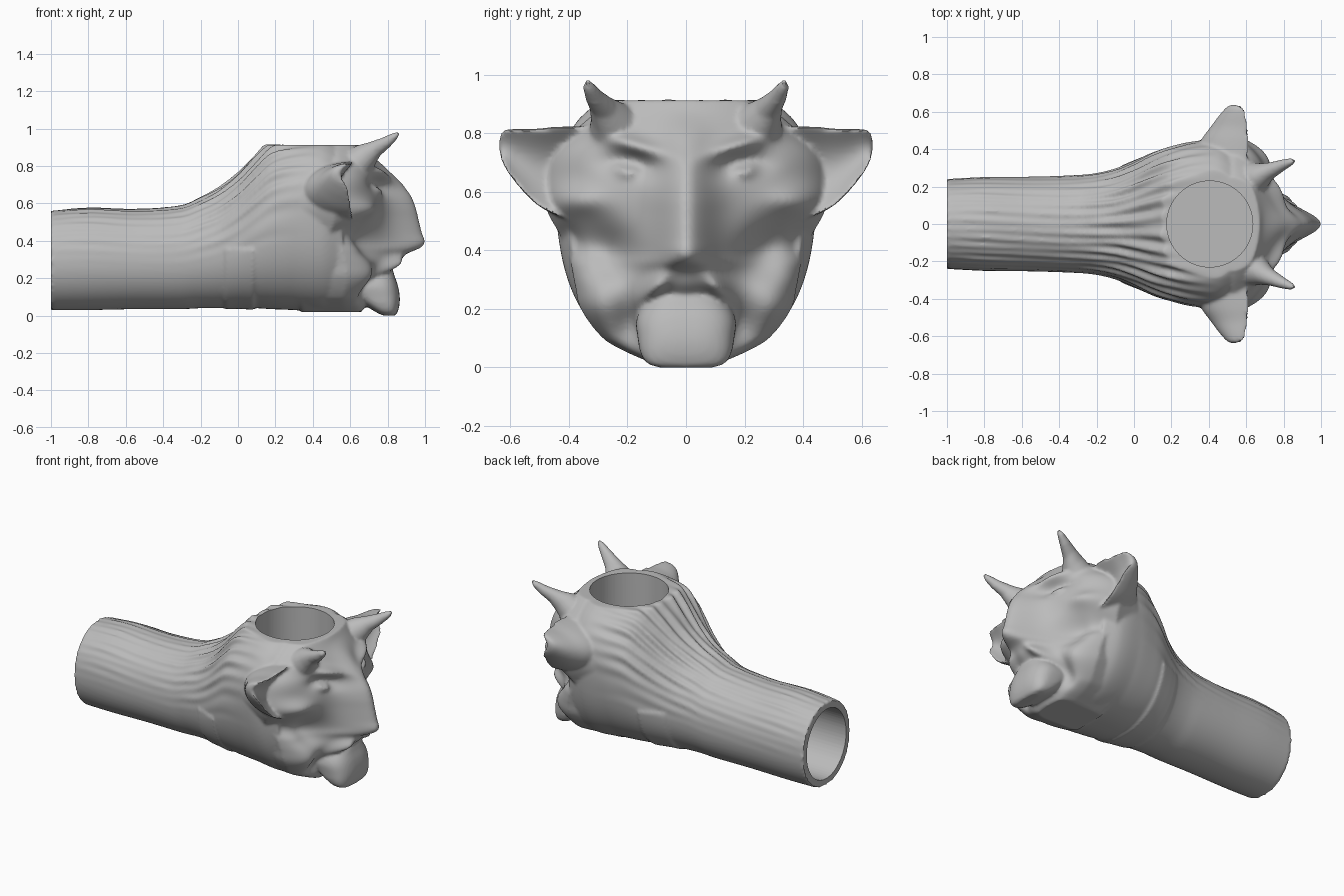
import bpy, bmesh
from math import sin, cos, pi, exp, copysign

cube = bpy.data.objects.get("Cube")
if cube:
    bpy.data.objects.remove(cube)

clay = bpy.data.materials.new("grey clay")
clay.use_nodes = True
GREY = (0.5, 0.5, 0.5, 1)
clay.diffuse_color = GREY
clay.node_tree.nodes["Principled BSDF"].inputs["Base Color"].default_value = GREY


def blend(keys, t):
    """Smooth curve through rows of (position, values...), read at t."""
    t = max(keys[0][0], min(keys[-1][0], t))
    n = 0
    while n < len(keys) - 2 and t > keys[n + 1][0]:
        n += 1
    a, b = keys[n], keys[n + 1]
    before, after = keys[max(n - 1, 0)], keys[min(n + 2, len(keys) - 1)]
    gap = b[0] - a[0]
    f = (t - a[0]) / gap
    out = []
    for p, q, u, v in zip(a[1:], b[1:], before[1:], after[1:]):
        m0 = (q - u) / (b[0] - before[0]) * gap
        m1 = (v - p) / (after[0] - a[0]) * gap
        out.append(p + f * (m0 + f * (3 * (q - p) - 2 * m0 - m1 + f * (2 * (p - q) + m0 + m1))))
    return out


def skin(name, rings):
    """Closed surface through a list of equally long rings of points."""
    bm = bmesh.new()
    loops = [[bm.verts.new(p) for p in ring] for ring in rings]
    for a, b in zip(loops, loops[1:]):
        for i in range(len(a)):
            j = (i + 1) % len(a)
            bm.faces.new((a[i], a[j], b[j], b[i]))
    bm.faces.new(loops[0])
    bm.faces.new(loops[-1])
    bmesh.ops.recalc_face_normals(bm, faces=bm.faces)
    mesh = bpy.data.meshes.new(name)
    bm.to_mesh(mesh)
    bm.free()
    mesh.materials.append(clay)
    ob = bpy.data.objects.new(name, mesh)
    bpy.context.collection.objects.link(ob)
    return ob


# Stem and bowl: x, bottom, top, half width, squareness, furrow depth
BODY = [(-1, .03, .56, .24, 2.1, .002), (-.8, .03, .575, .25, 2.1, .006),
        (-.55, .035, .57, .253, 2.1, .004), (-.3, .035, .59, .262, 2.1, .006),
        (-.2, .04, .63, .272, 2.1, .009), (-.1, .04, .68, .295, 2.1, .012),
        (0, .045, .755, .335, 2.2, .014), (.1, .04, .86, .38, 2.3, .014),
        (.18, .035, .935, .405, 2.4, .011), (.3, .03, .965, .43, 2.5, .005),
        (.45, .02, .97, .44, 2.6, 0), (.56, .025, .94, .4, 2.6, 0)]
RIM = .912


def body_ring(x, count=240):
    low, top, half, power, furrow = blend(BODY, x)
    mid, ring = (low + top) / 2, []
    for i in range(count):
        a = 2 * pi * i / count
        c, s = cos(a), sin(a)
        y = half * copysign(abs(c) ** (2 / power), c)
        z = (top - low) / 2 * copysign(abs(s) ** (2 / power), s)
        wave = sin(34 * a + 1.5 * sin(5 * x)) + .5 * sin(21 * a - 9 * x)
        grow = 1 + furrow / .4 * max(0, min(1, s + .2)) * wave
        if -.07 < x < .09 and mid + z < .36:      # raised collar strip
            grow += .025
        lean = 1 + .24 * min(z, .2) * max(0, min(1, x / .3))
        ring.append((x, y * grow * lean, min(mid + z * grow, RIM + .1 * (grow - 1))))
    return ring


parts = [skin("stem_and_bowl", [body_ring(-1 + 1.56 * i / 130) for i in range(131)])]

# Face: height, half width, skull depth, nose height, nose width
FACE = [(.02, .13, .66, 0, .1), (.06, .22, .69, 0, .1), (.1, .285, .71, 0, .1),
        (.2, .36, .75, .02, .12), (.28, .38, .78, .08, .12), (.33, .39, .79, .11, .12),
        (.36, .395, .80, .17, .11), (.39, .405, .80, .2, .1), (.44, .425, .80, .185, .1),
        (.52, .47, .80, .165, .1), (.58, .49, .80, .15, .1), (.65, .49, .80, .12, .09),
        (.73, .46, .79, .06, .08), (.8, .39, .75, .03, .08), (.87, .31, .7, 0, .08),
        (RIM, .25, .67, 0, .08)]
# Mirrored swellings and hollows: y, z, spread y, spread z, slant, height
BUMPS = [(.19, .765, .12, .03, .3, .05),      # brow
         (.19, .69, .09, .04, .15, -.06),     # eye socket
         (.2, .675, .045, .026, .1, .06),     # eyeball
         (.2, .68, .012, .012, 0, -.015),     # pupil
         (.38, .57, .1, .05, 0, .05),         # cheekbone
         (.27, .4, .1, .09, .3, -.1),         # cheek hollow
         (.4, .43, .06, .06, .3, -.06),       # hollow below cheekbone
         (.11, .27, .05, .04, -.7, .07),      # upper lip
         (.31, .21, .08, .08, 0, .045),       # jowl
         (.19, .15, .05, .08, 0, -.04)]       # mouth corner


def face_x(y, z):
    half, skull, nose, wide = blend(FACE, z)
    x = skull - y * y + nose * exp(-(y / wide) ** 2) - .07 * (y / half) ** 12
    for by, bz, sy, sz, slant, h in BUMPS:
        dy = abs(y) - by
        dz = z - bz - slant * dy
        x += h * exp(-(dy / sy) ** 2 - (dz / sz) ** 2)
    return x


def face_ring(z, cols=100):
    half = blend(FACE, z)[0]
    ys = [half * sin(pi / 2 * (2 * i / cols - 1)) for i in range(cols + 1)]
    front = [(face_x(y, z), y, z) for y in ys]
    back = [(.34, y * .9, z) for y in reversed(ys)]
    return front + back


parts.append(skin("face", [face_ring(.02 + (RIM - .02) * i / 100) for i in range(101)]))

# Chin: hooked block, as stacked outlines of z, centre x, half depth, half width
CHIN = [(0, .81, .03, .09), (.012, .8, .05, .13), (.05, .775, .087, .155), (.1, .745, .12, .165),
        (.16, .715, .14, .17), (.21, .70, .138, .15), (.245, .7, .125, .11), (.265, .7, .1, .06)]


def chin_ring(z):
    cx, depth, wide = blend(CHIN, z)
    pts = [(cos(pi * i / 24), sin(pi * i / 24)) for i in range(48)]
    return [(cx + depth * copysign(abs(c) ** .7, c),
             wide * copysign(abs(s) ** .7, s), z) for c, s in pts]


parts.append(skin("chin", [chin_ring(.265 * i / 30) for i in range(31)]))

# Ears: y, rim x, centre z, depth behind rim, half height
EAR = [(.34, .61, .66, .29, .165), (.45, .615, .672, .255, .15), (.52, .61, .69, .2, .126),
       (.58, .6, .722, .145, .094), (.615, .59, .745, .105, .068), (.632, .57, .757, .065, .046),
       (.639, .55, .76, .025, .02)]
# Horns: x, y, z, radius
HORN = [(.59, .23, .77, .105), (.68, .25, .85, .075), (.73, .283, .89, .047),
        (.79, .312, .925, .033), (.835, .33, .957, .022), (.86, .337, .978, .009)]


def ear_ring(y, side):
    rim, cz, depth, high = blend(EAR, y)
    ring = []
    for i in range(48):
        c, s = cos(pi * i / 24), sin(pi * i / 24)
        back = depth * c if c < 0 else -.35 * depth * c ** 2.5     # hollow forward side
        ring.append((rim + back, side * y, cz + high * s))
    return ring


for side, word in ((1, "left"), (-1, "right")):
    steps = [.34 + .299 * i / 30 for i in range(31)]
    parts.append(skin(word + "_ear", [ear_ring(y, side) for y in steps]))
    horn = []
    for x, y, z, r in HORN:
        circle = [(cos(pi * i / 10), sin(pi * i / 10)) for i in range(20)]
        horn.append([(x - .6 * r * s, side * (y + r * c), z + .8 * r * s) for c, s in circle])
    parts.append(skin(word + "_horn", horn))

# Fuse the parts into one carved surface
bpy.ops.object.select_all(action='DESELECT')
for part in parts:
    part.select_set(True)
pipe = parts[0]
bpy.context.view_layer.objects.active = pipe
bpy.ops.object.join()
pipe.name = "carved_pipe"
fuse = pipe.modifiers.new("fuse", 'REMESH')
fuse.mode = 'VOXEL'
fuse.voxel_size = .01
soften = pipe.modifiers.new("soften", 'SMOOTH')
soften.factor = .5
soften.iterations = 4


# Bowl chamber and stem bore
def ellipse(r1, r2, place):
    return [place(r1 * cos(pi * i / 32), r2 * sin(pi * i / 32)) for i in range(64)]


chamber = skin("chamber_cutter", [ellipse(.23, .23, lambda u, v: (.405 + u, v, z)) for z in (.12, 1.2)])
bore = skin("bore_cutter", [ellipse(.2, .222, lambda u, v: (x, u, .295 + v)) for x in (-1.2, .12)])
for cutter in (chamber, bore):
    cut = pipe.modifiers.new(cutter.name, 'BOOLEAN')
    cut.operation = 'DIFFERENCE'
    cut.solver = 'EXACT'
    cut.object = cutter
    cutter.hide_render = True
for mod in list(pipe.modifiers):
    bpy.ops.object.modifier_apply(modifier=mod.name)
for cutter in (chamber, bore):
    bpy.data.objects.remove(cutter)
pipe.data.materials.clear()
pipe.data.materials.append(clay)
bpy.ops.object.shade_smooth_by_angle(angle=.7)
